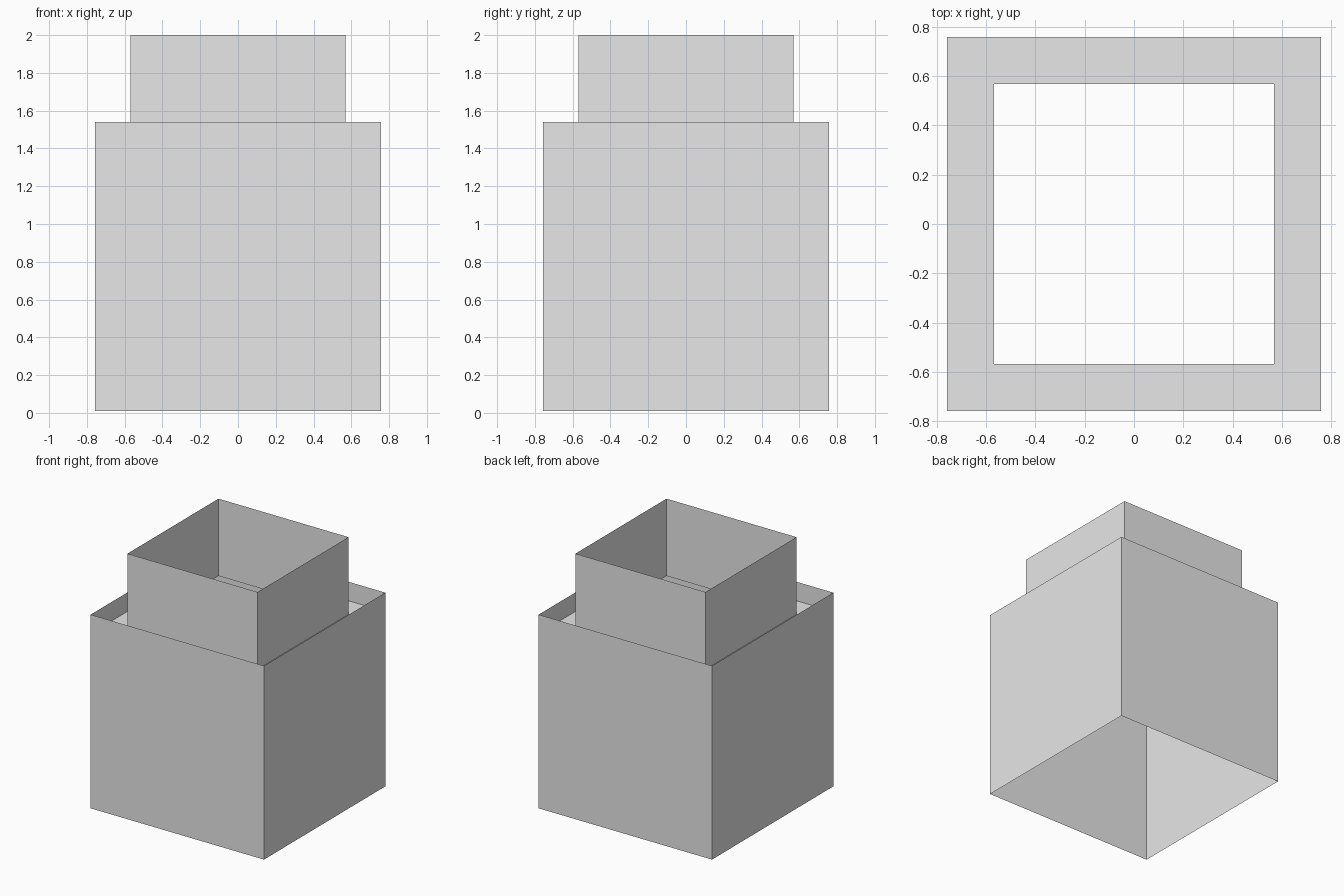
import bpy
import bmesh

cube = bpy.data.objects.get("Cube")
if cube:
    bpy.data.objects.remove(cube, do_unlink=True)

grey = bpy.data.materials.new("light_grey")
grey.use_nodes = True
colour = (0.8, 0.8, 0.8, 1.0)
grey.diffuse_color = colour
grey.node_tree.nodes["Principled BSDF"].inputs["Base Color"].default_value = colour

OUTER, INNER = 0.757, 0.568
BASE, LEDGE, RIM, TOP = 0.01, 1.39, 1.54, 2.0


def square_band(name, lower, upper):
    """Four thin sheets joining two squares, each given as (half width, height)."""
    bm = bmesh.new()
    loops = []
    for half, z in (lower, upper):
        corners = ((-half, -half), (half, -half), (half, half), (-half, half))
        loops.append([bm.verts.new((x, y, z)) for x, y in corners])
    low, high = loops
    for i in range(4):
        j = (i + 1) % 4
        bm.faces.new((low[i], low[j], high[j], high[i]))
    mesh = bpy.data.meshes.new(name)
    bm.to_mesh(mesh)
    bm.free()
    mesh.materials.append(grey)
    obj = bpy.data.objects.new(name, mesh)
    bpy.context.scene.collection.objects.link(obj)
    return obj


# Outer walls, open above and below
square_band("outer_walls", (OUTER, BASE), (OUTER, RIM))
# Flat ledge sunk just below the rim
square_band("ledge", (OUTER, LEDGE), (INNER, LEDGE))
# Open square neck rising from the ledge
square_band("neck_walls", (INNER, LEDGE), (INNER, TOP))
